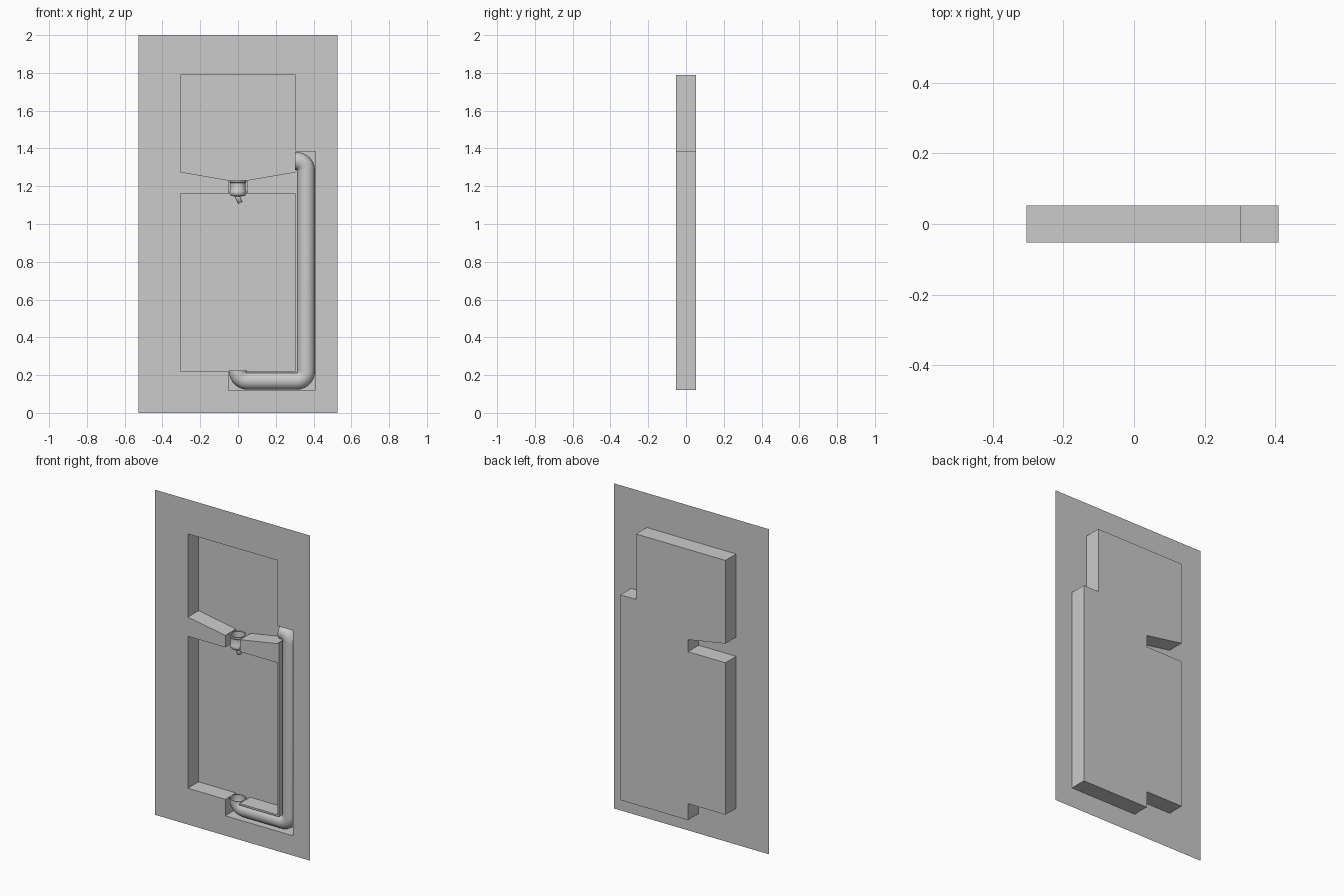
import bpy, bmesh, math
from mathutils import Vector
from mathutils.geometry import tessellate_polygon

if "Cube" in bpy.data.objects:
    bpy.data.objects.remove(bpy.data.objects["Cube"])

F, B = -0.052, 0.052  # front and back planes


def to_object(bm, name, normals=True):
    if normals:
        bmesh.ops.recalc_face_normals(bm, faces=bm.faces)
    me = bpy.data.meshes.new(name)
    bm.to_mesh(me)
    bm.free()
    ob = bpy.data.objects.new(name, me)
    bpy.context.collection.objects.link(ob)
    return ob


def smooth(ob):
    bpy.ops.object.select_all(action='DESELECT')
    ob.select_set(True)
    bpy.context.view_layer.objects.active = ob
    bpy.ops.object.shade_smooth_by_angle(angle=math.radians(40))


def fill(bm, loops, facing):
    # triangulated flat region; the first loop is the border, others are holes
    flat = [v for l in loops for v in l]
    for t in tessellate_polygon([[Vector((v.co.x, v.co.z, 0)) for v in l] for l in loops]):
        f = bm.faces.new([flat[i] for i in t])
        f.normal_update()
        if f.normal.y * facing < 0:
            f.normal_flip()


def ring(bm, pts, y):
    return [bm.verts.new((x, y, z)) for x, z in pts]


def walls(bm, a, b):
    for i in range(len(a)):
        j = (i + 1) % len(a)
        bm.faces.new((a[i], a[j], b[j], b[i]))


# Front sheet with the recessed chambers and pipe channel
outline = [(-.305, 1.788), (.304, 1.788), (.304, 1.385), (.41, 1.385), (.41, .122),
           (-.05, .122), (-.05, .223), (-.305, .223), (-.305, 1.158), (-.05, 1.158),
           (-.05, 1.232), (-.305, 1.276)]
bm = bmesh.new()
border = ring(bm, [(-.528, 0), (.528, 0), (.528, 2), (-.528, 2)], F)
front, back = ring(bm, outline, F), ring(bm, outline, B)
fill(bm, [border, front], -1)
walls(bm, front, back)
fill(bm, [back], -1)
to_object(bm, "recessed_panel")

# Divider between the chambers, joined to the thin wall beside the pipe
island = [(.05, 1.158), (.05, 1.232), (.304, 1.276), (.314, 1.285), (.314, .212),
          (.046, .212), (.046, .223), (.304, .223), (.304, 1.158)]
bm = bmesh.new()
front, back = ring(bm, island, F), ring(bm, island, B - .001)
fill(bm, [front], -1)
walls(bm, front, back)
to_object(bm, "chamber_divider")


def tube(name, path, radius, thickness=0):
    cu = bpy.data.curves.new(name, 'CURVE')
    cu.dimensions = '3D'
    cu.bevel_depth = radius
    cu.bevel_resolution = 6
    sp = cu.splines.new('POLY')
    sp.points.add(len(path) - 1)
    for p, (x, z) in zip(sp.points, path):
        p.co = (x, 0, z, 1)
    tmp = bpy.data.objects.new(name, cu)
    bpy.context.collection.objects.link(tmp)
    bpy.context.view_layer.update()
    me = bpy.data.meshes.new_from_object(tmp.evaluated_get(bpy.context.evaluated_depsgraph_get()))
    bpy.data.objects.remove(tmp)
    ob = bpy.data.objects.new(name, me)
    bpy.context.collection.objects.link(ob)
    if thickness:
        m = ob.modifiers.new("wall", 'SOLIDIFY')
        m.thickness, m.offset = thickness, -1
    smooth(ob)
    return ob


def bend(cx, cz, r, a0, a1, n=10):
    angles = [math.radians(a0 + (a1 - a0) * i / n) for i in range(n + 1)]
    return [(cx + r * math.cos(a), cz + r * math.sin(a)) for a in angles]


# Return pipe from the lower chamber up to the upper chamber
r = .05
path = [(.302, 1.333)] + bend(.361 - r, 1.333 - r, r, 90, 0)
path += bend(.361 - r, .17 + r, r, 0, -90) + bend(r, .17 + r, r, 270, 180) + [(0, .224)]
tube("return_pipe", path, .047, .005)

# Turned tap body in the gap of the divider
profile = [(.034, 1.18), (.038, 1.232), (.046, 1.232), (.046, 1.222), (.041, 1.217),
           (.041, 1.18), (.045, 1.174), (.045, 1.16), (.036, 1.149), (.0, 1.143)]
bm = bmesh.new()
vs = [bm.verts.new((x, 0, z)) for x, z in profile]
es = [bm.edges.new(p) for p in zip(vs, vs[1:])]
bmesh.ops.spin(bm, geom=vs + es, cent=(0, 0, 0), axis=(0, 0, 1), angle=math.tau, steps=28)
bmesh.ops.remove_doubles(bm, verts=bm.verts, dist=1e-4)
smooth(to_object(bm, "tap_body"))

# Small tilted spout under the tap
tube("tap_spout", [(-.006, 1.15), (0, 1.137), (.013, 1.112)], .013, .003)
